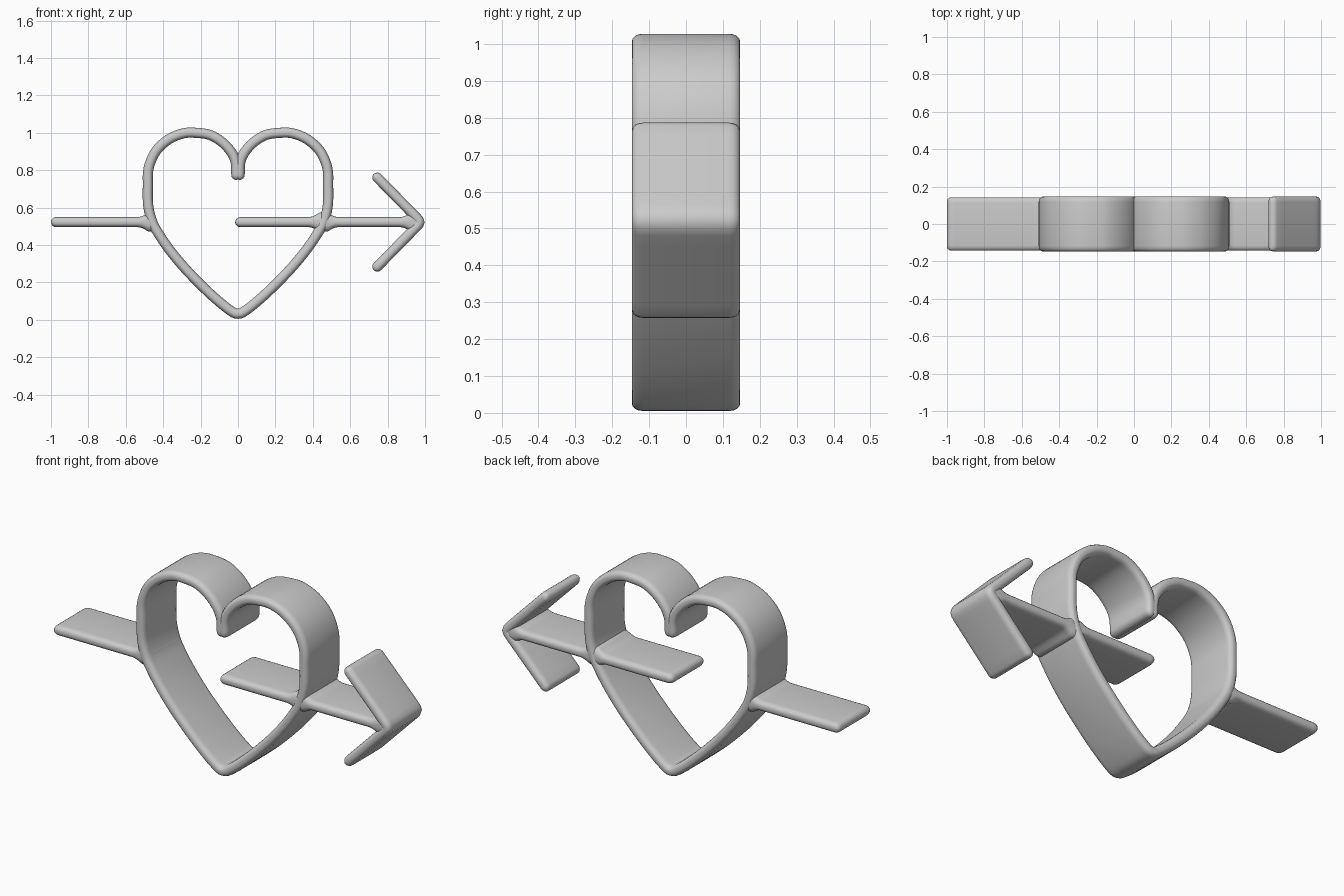
import bpy, bmesh, math
from mathutils import Vector

cube = bpy.data.objects.get("Cube")
if cube:
    bpy.data.objects.remove(cube, do_unlink=True)

grey = bpy.data.materials.new("plain grey")
grey.use_nodes = True
grey.diffuse_color = (0.6, 0.6, 0.6, 1)
grey.node_tree.nodes["Principled BSDF"].inputs["Base Color"].default_value = (0.6, 0.6, 0.6, 1)

HALF = 0.027      # half thickness of the ribbon
RIM = 0.03        # rounding of the front and back rims
AXIS = 0.522      # height of the arrow


def smooth_path(pts, steps):
    """Catmull-Rom curve through the points."""
    p = [Vector(q) for q in pts]
    p = [2 * p[0] - p[1]] + p + [2 * p[-1] - p[-2]]
    out = []
    for a, b, c, d in zip(p, p[1:], p[2:], p[3:]):
        for i in range(steps):
            t = i / steps
            out.append(0.5 * (2 * b + (c - a) * t + (2 * a - 5 * b + 4 * c - d) * t ** 2
                              + (3 * b - a - 3 * c + d) * t ** 3))
    return out + [p[-2]]


def straight_path(a, b, steps):
    a, b = Vector(a), Vector(b)
    return [a.lerp(b, i / steps) for i in range(steps + 1)]


def section(h, d):
    """Rounded rectangle as (across, depth) pairs."""
    pts = []
    for k, (sx, sy) in enumerate([(1, 1), (-1, 1), (-1, -1), (1, -1)]):
        for i in range(5):
            a = math.pi / 2 * (k + i / 4)
            pts.append((sx * h * 0.2 + 0.8 * h * math.cos(a),
                        sy * (d - RIM) + RIM * math.sin(a)))
    return pts


def ribbon(name, path, depth, flares=()):
    """Sweep the section along an x-z path; round the ends, widen at joints."""
    stations = []
    n = len(path)
    for i, p in enumerate(path):
        tan = (path[min(i + 1, n - 1)] - path[max(i - 1, 0)]).normalized()
        h = HALF
        for x in flares:
            dist = max(abs(p.x - x), 0.025)
            h += 0.05 * max(0, 1 - dist / 0.08) ** 2
        stations.append((p, tan, h, depth))

    # half-round caps
    def cap(p, tan, sign):
        return [(p + sign * tan * HALF * math.sin(a), tan, HALF * math.cos(a),
                 depth - RIM * 0.7 * (1 - math.cos(a)))
                for a in (0.4, 0.8, 1.15, 1.45)]
    head = cap(path[0], stations[0][1], -1)[::-1]
    stations = head + stations + cap(path[-1], stations[-1][1], 1)

    bm = bmesh.new()
    rings = []
    for p, tan, h, d in stations:
        rings.append([bm.verts.new((p.x - tan.y * u, v, p.y + tan.x * u))
                      for u, v in section(h, d)])
    for r, s in zip(rings, rings[1:]):
        for j in range(len(r)):
            k = (j + 1) % len(r)
            bm.faces.new((r[j], r[k], s[k], s[j]))
    bm.faces.new(rings[0])
    bm.faces.new(rings[-1][::-1])
    bmesh.ops.recalc_face_normals(bm, faces=bm.faces)
    mesh = bpy.data.meshes.new(name)
    bm.to_mesh(mesh)
    bm.free()
    mesh.materials.append(grey)
    obj = bpy.data.objects.new(name, mesh)
    bpy.context.collection.objects.link(obj)
    bpy.ops.object.select_all(action='DESELECT')
    obj.select_set(True)
    bpy.context.view_layer.objects.active = obj
    bpy.ops.object.shade_smooth_by_angle(angle=math.radians(50))
    return obj


# Heart outline: right half from the notch stem to the point, then mirrored
half = [(0.009, 0.775), (0.012, 0.84), (0.035, 0.895), (0.085, 0.95), (0.15, 0.988),
        (0.22, 0.999), (0.29, 0.997), (0.37, 0.965), (0.44, 0.90), (0.478, 0.81),
        (0.482, 0.72), (0.48, 0.61), (0.457, 0.52), (0.415, 0.445), (0.355, 0.36),
        (0.27, 0.26), (0.15, 0.14), (0.05, 0.056)]
heart = half + [(0, 0.032)] + [(-x, z) for x, z in reversed(half)]
ribbon("heart_band", smooth_path(heart, 4), 0.147)

# Arrow shaft in front of the heart gap and tail behind it
ribbon("arrow_shaft", straight_path((0.012, AXIS), (0.965, AXIS), 90), 0.143, (0.457, 0.945))
ribbon("arrow_tail", straight_path((-0.973, AXIS), (-0.457, AXIS), 50), 0.143, (-0.457,))

# Arrowhead with a small rounded tip
barb = straight_path((0.745, AXIS + 0.238), (0.955, AXIS + 0.024), 8)
tip = [Vector((0.967, AXIS + 0.010)), Vector((0.971, AXIS)), Vector((0.967, AXIS - 0.010))]
lower = [Vector((p.x, 2 * AXIS - p.y)) for p in reversed(barb)]
ribbon("arrow_head", barb + tip + lower, 0.146)
